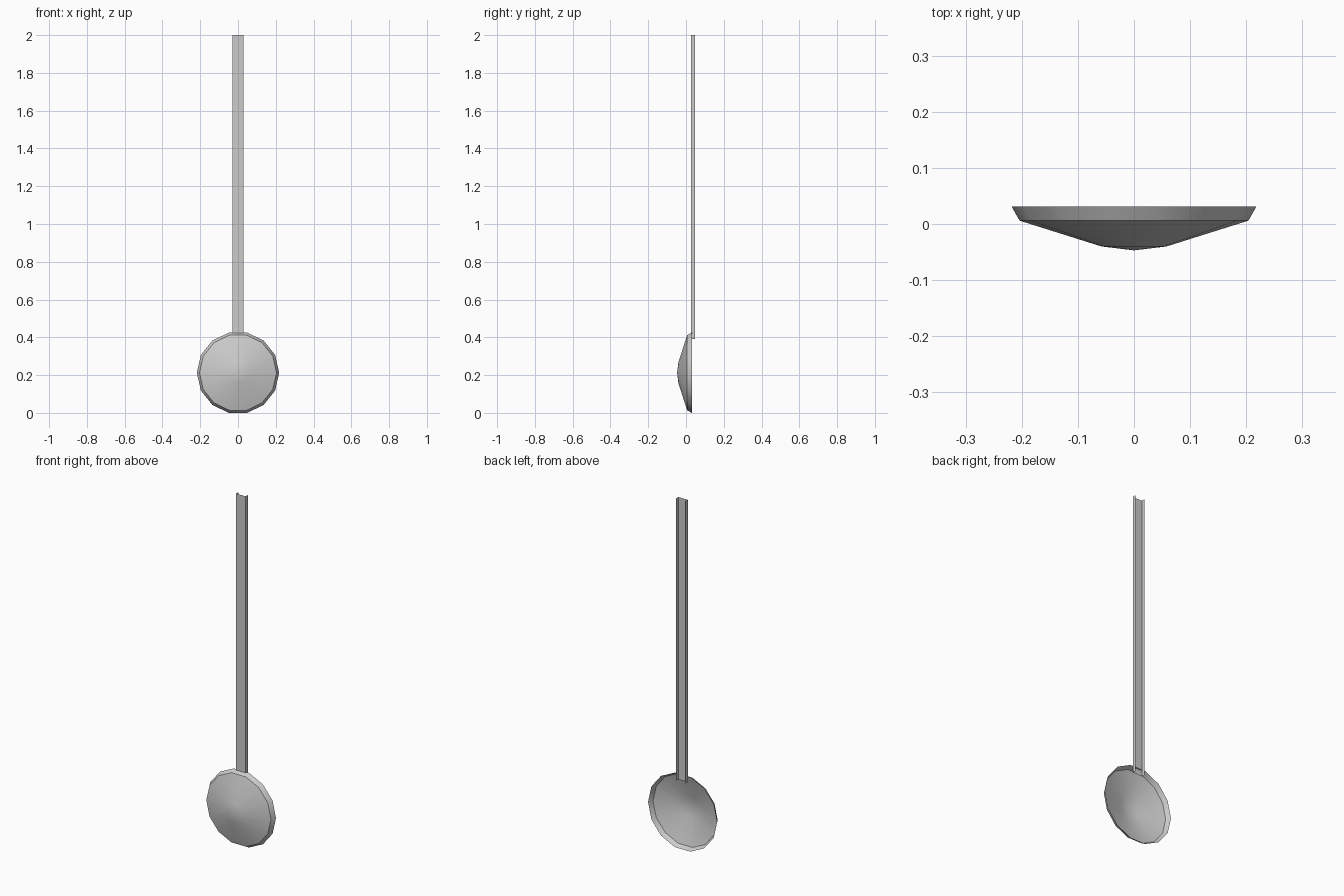
import bpy, bmesh
from math import sin, cos, pi

if "Cube" in bpy.data.objects:
    bpy.data.objects.remove(bpy.data.objects["Cube"])

SIDES = 14
R = 0.218
CENTRE_Z = R * cos(pi / SIDES)   # flat bottom edge rests on z = 0


def make_object(name, bm):
    mesh = bpy.data.meshes.new(name)
    bm.to_mesh(mesh)
    bm.free()
    obj = bpy.data.objects.new(name, mesh)
    bpy.context.collection.objects.link(obj)
    return obj


# Dished disc: open shell turned around the y axis, tip towards the front
bm = bmesh.new()
profile = [(0.058, -0.040), (0.204, 0.006), (R, 0.031)]   # radius, y
rings = [[bm.verts.new((r * cos(2 * pi * i / SIDES), y, CENTRE_Z + r * sin(2 * pi * i / SIDES)))
          for i in range(SIDES)] for r, y in profile]
tip = bm.verts.new((0, -0.047, CENTRE_Z))
for i in range(SIDES):
    j = (i + 1) % SIDES
    bm.faces.new((tip, rings[0][i], rings[0][j]))
    for a, b in zip(rings, rings[1:]):
        bm.faces.new((a[i], b[i], b[j], a[j]))
disc = make_object("pendulum_disc", bm)
bpy.context.view_layer.objects.active = disc
disc.select_set(True)
bpy.ops.object.shade_smooth_by_angle(angle=pi / 6)

# Rod: thin channel open towards the back
bm = bmesh.new()
section = [(-0.03, 0.047), (-0.03, 0.026), (0.03, 0.026), (0.03, 0.047)]   # x, y
low, high = [[bm.verts.new((x, y, z)) for x, y in section] for z in (0.39, 2.0)]
for i in range(3):
    bm.faces.new((low[i], low[i + 1], high[i + 1], high[i]))
make_object("channel_rod", bm)
